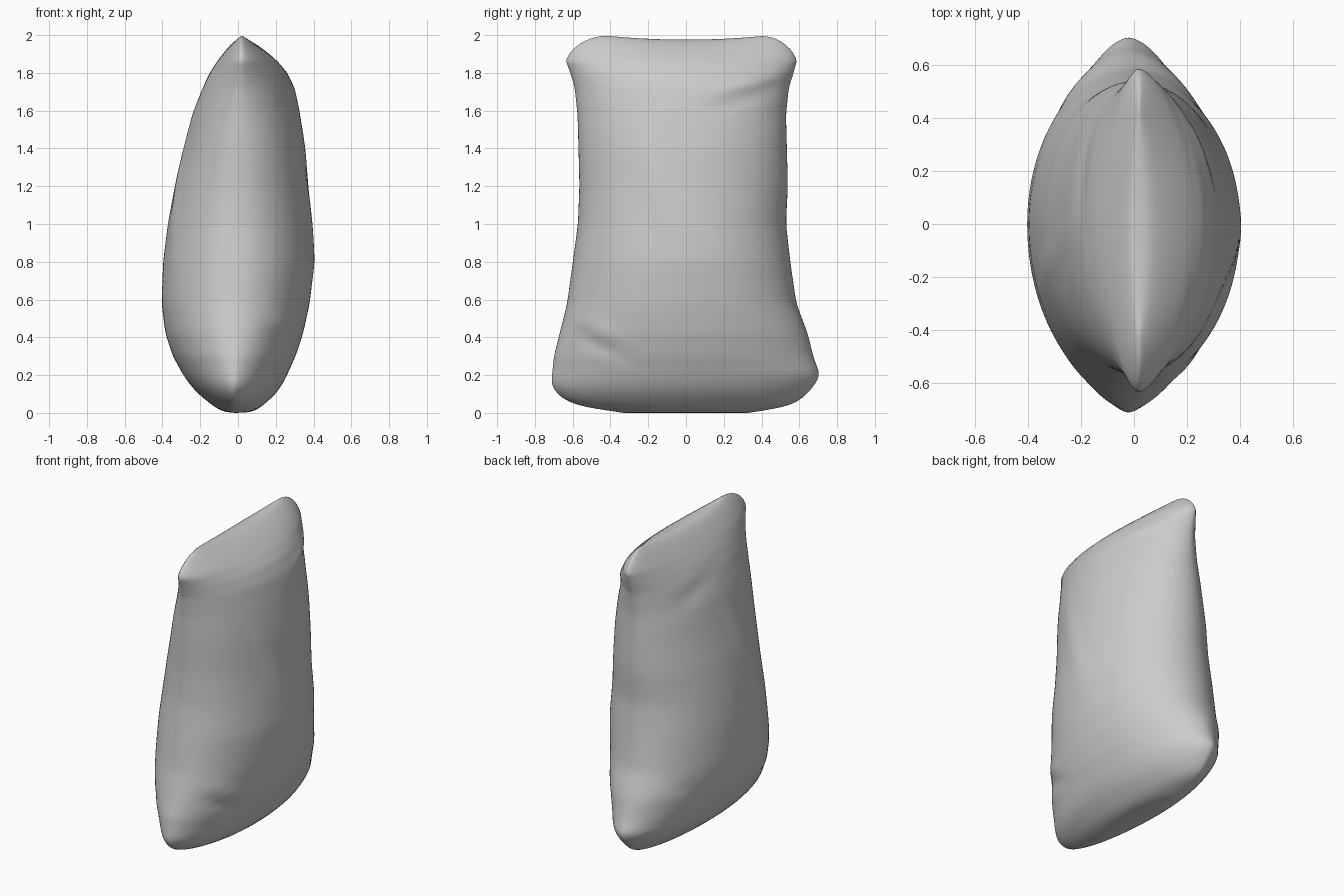
import bpy, bmesh, math

if "Cube" in bpy.data.objects:
    bpy.data.objects.remove(bpy.data.objects["Cube"])

# height, left x, right x, front y, back y
ROWS = [
    (0.0, -.05, .05, -.33, .33), (.012, -.09, .09, -.41, .41), (.03, -.12, .12, -.53, .51),
    (.055, -.155, .15, -.62, .59), (.1, -.21, .20, -.685, .64), (.15, -.255, .235, -.715, .685),
    (.2, -.29, .26, -.71, .71), (.3, -.345, .305, -.70, .675), (.42, -.385, .345, -.67, .645),
    (.58, -.405, .38, -.63, .585), (.8, -.397, .403, -.60, .553), (1.0, -.372, .39, -.573, .53),
    (1.2, -.335, .373, -.565, .54), (1.4, -.285, .357, -.57, .535), (1.58, -.24, .33, -.575, .53),
    (1.72, -.19, .30, -.59, .545), (1.8, -.15, .262, -.613, .57), (1.87, -.11, .21, -.64, .59),
    (1.93, -.07, .15, -.60, .555), (1.97, -.04, .10, -.54, .50), (1.992, -.015, .065, -.48, .45),
    (2.0, 0, .04, -.42, .40)]
N = 64
STEPS = 3

# soft creases: side, centre y, centre z, direction angle, length, width, depth
FOLDS = [
    (1, -.45, .36, -.5, .15, .025, -.022), (1, -.47, .43, -.6, .13, .03, .018),
    (1, .32, 1.73, .3, .20, .04, .014), (1, .30, 1.67, .3, .20, .03, -.016),
    (1, -.12, 1.1, -1.2, .35, .05, .012), (-1, .35, .42, .6, .15, .03, -.015),
    (-1, -.15, 1.2, 1.2, .35, .05, .012), (-1, .2, 1.65, -.3, .2, .04, -.012)]


def fold_offset(side, y, z):
    total = 0
    for s, fy, fz, a, length, width, depth in FOLDS:
        if s == side:
            u = (y - fy) * math.cos(a) + (z - fz) * math.sin(a)
            v = (z - fz) * math.cos(a) - (y - fy) * math.sin(a)
            total += depth * math.exp(-(u / length) ** 2 - (v / width) ** 2)
    return total


def ring_point(row, k):
    z, xl, xr, yf, yb = row
    t = 2 * math.pi * k / N
    c, s = math.cos(t), math.sin(t)
    seam = -.025 + .045 * z / 2
    # sections become lens-shaped towards the two closed ends
    pinch = 1 + .3 * max(0, abs(z - 1) - .5) * 2
    width = (xr if c > 0 else xl) - seam
    x = seam + width * abs(c) ** pinch
    y = (yb if s > 0 else -yf) * s
    side = 1 if c > 0 else -1
    x += side * fold_offset(side, y, z) * min(1, abs(c) * 2)
    # the top seam sags in the middle
    sag = max(0, (z - 1.8) / .2) * .024 * max(0, 1 - (y / .45) ** 2)
    return x, y, z - sag


# refine the profile table between its rows
rows = []
for a, b in zip(ROWS, ROWS[1:]):
    n = STEPS if b[0] - a[0] > .07 else 1
    rows += [tuple(p + (q - p) * i / n for p, q in zip(a, b)) for i in range(n)]
rows.append(ROWS[-1])

# stuffed sack body
bm = bmesh.new()
rings = [[bm.verts.new(ring_point(r, k)) for k in range(N)] for r in rows]
for lo, hi in zip(rings, rings[1:]):
    for k in range(N):
        j = (k + 1) % N
        bm.faces.new((lo[k], lo[j], hi[j], hi[k]))

# narrow end seams, closed by strips from side to side
for ring in (rings[0], rings[-1]):
    right = [ring[k % N] for k in range(-N // 4, N // 4 + 1)]
    left = [ring[(N // 2 - k) % N] for k in range(-N // 4, N // 4 + 1)]
    for i in range(N // 2):
        quad = [right[i], right[i + 1], left[i + 1], left[i]]
        bm.faces.new(list(dict.fromkeys(quad)))
bmesh.ops.recalc_face_normals(bm, faces=bm.faces)
for f in bm.faces:
    f.smooth = True

mesh = bpy.data.meshes.new("stuffed_sack")
bm.to_mesh(mesh)
bm.free()
sack = bpy.data.objects.new("stuffed_sack", mesh)
bpy.context.collection.objects.link(sack)

grey = bpy.data.materials.new("light grey cloth")
grey.diffuse_color = (.6, .6, .6, 1)
grey.use_nodes = True
grey.node_tree.nodes["Principled BSDF"].inputs["Base Color"].default_value = grey.diffuse_color
mesh.materials.append(grey)

# relax the profile rows into a soft surface
soft = sack.modifiers.new("soften", 'SUBSURF')
soft.levels = 1
soft.render_levels = 1
